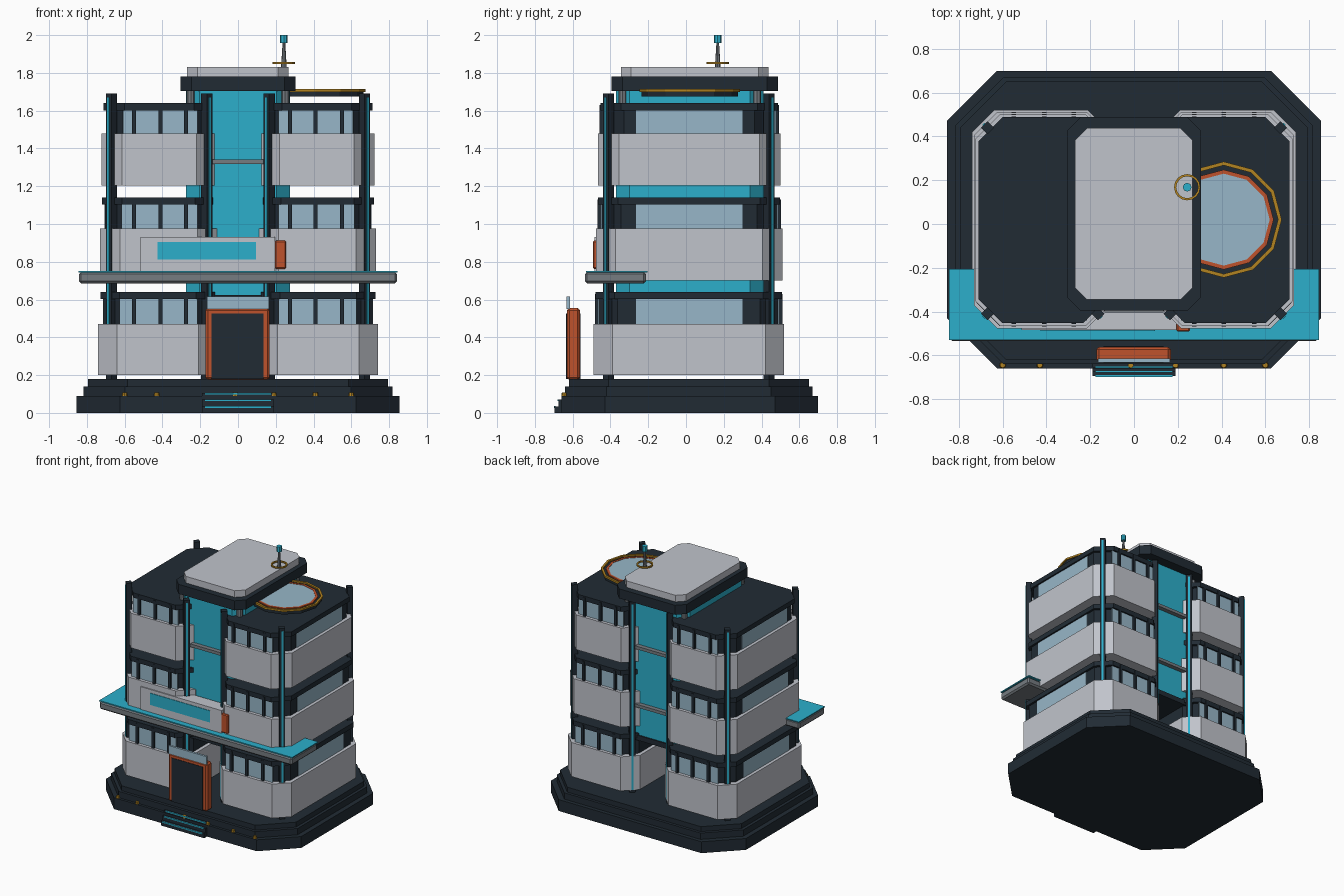
import bpy, bmesh, math
from mathutils import Matrix, Vector

if "Cube" in bpy.data.objects:
    bpy.data.objects.remove(bpy.data.objects["Cube"])


def mat(name, r, g, b):
    m = bpy.data.materials.new(name)
    m.diffuse_color = (r, g, b, 1)
    m.use_nodes = True
    m.node_tree.nodes["Principled BSDF"].inputs["Base Color"].default_value = m.diffuse_color
    return m


DARK = mat("dark_navy", 0.015, 0.024, 0.034)
LIGHT = mat("light_grey", 0.53, 0.55, 0.60)
CYAN = mat("cyan", 0.025, 0.43, 0.60)
GLASS = mat("pale_glass", 0.31, 0.47, 0.58)
ORANGE = mat("orange", 0.52, 0.085, 0.025)
GOLD = mat("gold", 0.45, 0.23, 0.015)
STEEL = mat("steel_grey", 0.18, 0.20, 0.22)


def finish(name, bm, material):
    bmesh.ops.recalc_face_normals(bm, faces=bm.faces)
    me = bpy.data.meshes.new(name)
    bm.to_mesh(me)
    bm.free()
    me.materials.append(material)
    ob = bpy.data.objects.new(name, me)
    bpy.context.collection.objects.link(ob)
    return ob


def loft(name, rings, material):
    """Stack of equal-length rings, capped at both ends."""
    bm = bmesh.new()
    vs = [[bm.verts.new(p) for p in r] for r in rings]
    n = len(vs[0])
    for a, b in zip(vs, vs[1:]):
        for i in range(n):
            j = (i + 1) % n
            bm.faces.new((a[i], a[j], b[j], b[i]))
    bm.faces.new(vs[0][::-1])
    bm.faces.new(vs[-1])
    return finish(name, bm, material)


def octagon(x0, x1, y0, y1, c, z):
    return [(x0 + c, y0, z), (x1 - c, y0, z), (x1, y0 + c, z), (x1, y1 - c, z),
            (x1 - c, y1, z), (x0 + c, y1, z), (x0, y1 - c, z), (x0, y0 + c, z)]


def prism(name, x0, x1, y0, y1, z0, z1, c, material):
    return loft(name, [octagon(x0, x1, y0, y1, c, z) for z in (z0, z1)], material)


def box(name, x0, x1, y0, y1, z0, z1, material, bevel=0):
    bm = bmesh.new()
    bmesh.ops.create_cube(bm, size=1)
    for v in bm.verts:
        v.co = ((x0 + x1) / 2 + v.co.x * (x1 - x0), (y0 + y1) / 2 + v.co.y * (y1 - y0),
                (z0 + z1) / 2 + v.co.z * (z1 - z0))
    if bevel:
        bmesh.ops.bevel(bm, geom=bm.edges[:], offset=bevel, segments=1, affect='EDGES')
    return finish(name, bm, material)


def cone(name, x, y, z0, z1, r0, r1, n, material):
    return loft(name, [[(x + r * math.cos(2 * math.pi * i / n), y + r * math.sin(2 * math.pi * i / n), z)
                        for i in range(n)] for r, z in ((r0, z0), (r1, z1))], material)


def ring(name, x, y, z0, z1, ri, ro, n, material):
    bm = bmesh.new()
    prof = ((ri, z0), (ro, z0), (ro, z1), (ri, z1))
    vs = [[bm.verts.new((x + r * math.cos(2 * math.pi * i / n), y + r * math.sin(2 * math.pi * i / n), z))
           for r, z in prof] for i in range(n)]
    for i in range(n):
        a, b = vs[i], vs[(i + 1) % n]
        for k in range(4):
            bm.faces.new((a[k], b[k], b[(k + 1) % 4], a[(k + 1) % 4]))
    return finish(name, bm, material)


def span(s, a, b):
    """Mirror an x interval to the side s."""
    return (a, b) if s > 0 else (-b, -a)


# stepped base
prism("base_lower", -0.855, 0.855, -0.66, 0.70, 0, 0.09, 0.23, DARK)
loft("base_upper", [octagon(-0.817, 0.817, -0.64, 0.67, 0.22, 0.09),
                    octagon(-0.817, 0.817, -0.64, 0.67, 0.22, 0.14),
                    octagon(-0.795, 0.795, -0.62, 0.65, 0.21, 0.141),
                    octagon(-0.795, 0.795, -0.62, 0.65, 0.21, 0.18)], DARK)

# entrance steps with cyan edge strips
for i in range(3):
    y, z = -0.695 + 0.02 * i, 0.035 * (i + 1)
    box("step", -0.19, 0.19, y, -0.60, z - 0.035, z, DARK)
    box("step_strip", -0.175, 0.175, y - 0.004, y + 0.004, z - 0.008, z + 0.001, CYAN)

# small base lamps
for x in (-0.60, -0.43, -0.015, 0.19, 0.41, 0.60):
    cone("base_lamp", x, -0.645, 0.09, 0.108, 0.015, 0.012, 8, GOLD)

# entrance portal
box("door_frame", -0.172, 0.168, -0.63, -0.562, 0.175, 0.555, ORANGE, 0.012)
box("door_panel", -0.14, 0.135, -0.634, -0.558, 0.18, 0.525, DARK)
box("door_glass_lintel", -0.165, 0.165, -0.632, -0.615, 0.55, 0.615, GLASS)

# two wings of three floating floors, each slightly smaller than the one below
floors = ((0.20, 0.47, 0.64, 0.740, -0.490, 0.520, 0.100),
          (0.70, 0.975, 1.14, 0.731, -0.477, 0.510, 0.105),
          (1.205, 1.48, 1.64, 0.723, -0.465, 0.500, 0.110))
for z0, z1, z2, X, y0, y1, c in floors:
    for s in (-1, 1):
        prism("wall_band", *span(s, 0.11, X), y0, y1, z0, z1, c, LIGHT)
        d = 0.028
        prism("window_block", *span(s, 0.11 + d, X - d), y0 + d, y1 - d, z1, z2 - 0.03, c, DARK)
        e = 0.012
        prism("floor_roof", *span(s, 0.11 + e, X - e), y0 + e, y1 - e, z2 - 0.038, z2, c, DARK)
        # side glass
        box("side_window", *span(s, X - d - 0.004, X - d + 0.004), -0.265, 0.30, z1, z2 - 0.038, GLASS)
        # front and back glass with mullions
        for yy, t in ((y0 + d, -1), (y1 - d, 1)):
            box("window_strip", *span(s, 0.215, X - 0.113), yy - 0.004, yy + 0.004, z1, z2 - 0.038, GLASS)
            for x in (0.275, 0.41, 0.55):
                ya, yb = sorted((yy, yy + t * 0.02))
                box("mullion", *span(s, x - 0.01, x + 0.01), ya, yb, z1, z2 - 0.01, DARK)

# columns through the chamfered corners, with cyan strips facing outward
def turned_box(name, x, y, ang, off, sx, sy, z0, z1, material):
    ob = box(name, off - sx / 2, off + sx / 2, -sy / 2, sy / 2, z0, z1, material)
    ob.data.transform(Matrix.Translation(Vector((x, y, 0))) @ Matrix.Rotation(ang, 4, 'Z'))


for s in (-1, 1):
    for y, t in ((-0.41, -1), (0.44, 1)):
        for x, outward in ((0.67, 1), (0.165, -1)):
            ang = math.atan2(t, s * outward)
            turned_box("column", s * x, y, ang, 0, 0.042, 0.042, 0.18, 1.69, DARK)
            turned_box("column_strip", s * x, y, ang, 0.021, 0.008, 0.014, 0.20, 1.67, CYAN)

# glazed core hanging between the wings
prism("core_glass", -0.275, 0.275, -0.37, 0.41, 0.62, 1.71, 0.07, CYAN)
prism("core_underside", -0.28, 0.28, -0.38, 0.42, 0.585, 0.625, 0.07, DARK)
for z in (0.87, 1.33):
    for y in (-0.385, 0.425):
        box("core_rail", -0.135, 0.135, y - 0.02, y + 0.02, z - 0.012, z + 0.012, STEEL)

# penthouse roof
prism("penthouse_slab", -0.305, 0.305, -0.395, 0.488, 1.705, 1.78, 0.06, DARK)
prism("penthouse_cap", -0.27, 0.268, -0.345, 0.438, 1.78, 1.832, 0.055, LIGHT)
for x in (-0.25, 0.25):
    for y in (-0.335, 0.375):
        cone("penthouse_post", x, y, 1.64, 1.71, 0.022, 0.022, 8, STEEL)

# canopy slab
box("canopy", -0.843, 0.843, -0.535, -0.212, 0.685, 0.746, STEEL, 0.012)
box("canopy_top", -0.845, 0.845, -0.53, -0.205, 0.744, 0.752, CYAN)

# front sign panel
box("sign_panel", -0.515, 0.195, -0.485, -0.38, 0.75, 0.932, LIGHT)
box("sign_face", -0.427, 0.095, -0.489, -0.482, 0.812, 0.905, CYAN)
box("sign_side_block", 0.195, 0.255, -0.492, -0.45, 0.763, 0.912, ORANGE, 0.006)

# round landing pad
px, py = 0.41, 0.02
cone("pad_body", px, py, 1.675, 1.703, 0.255, 0.255, 12, DARK)
ring("pad_gold_ring", px, py, 1.70, 1.714, 0.248, 0.265, 12, GOLD)
ring("pad_orange_ring", px, py, 1.70, 1.711, 0.21, 0.228, 12, ORANGE)
cone("pad_disc", px, py, 1.70, 1.708, 0.214, 0.214, 12, GLASS)

# antenna
ax, ay = 0.243, 0.168
cone("antenna_pole", ax, ay, 1.83, 1.96, 0.015, 0.007, 8, STEEL)
cone("antenna_tip", ax, ay, 1.957, 2.0, 0.02, 0.02, 8, CYAN)
ring("antenna_ring", ax, ay, 1.846, 1.857, 0.05, 0.06, 16, GOLD)
